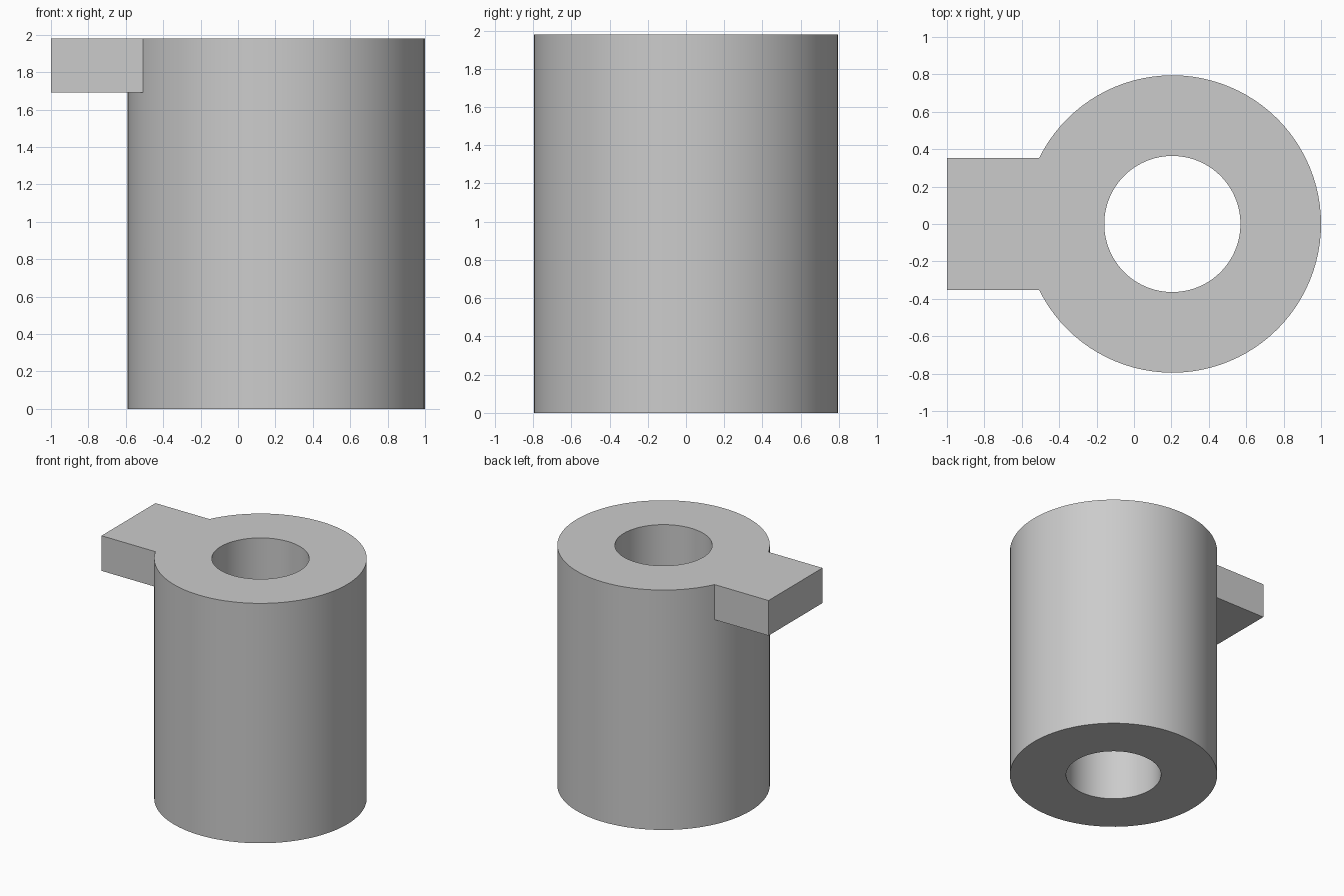
import bpy, bmesh, math

cube = bpy.data.objects.get("Cube")
if cube:
    bpy.data.objects.remove(cube, do_unlink=True)

CENTRE_X, OUTER, INNER, HEIGHT = 0.205, 0.795, 0.364, 1.98
TAB_X, TAB_HALF, TAB_BASE = -1.0, 0.352, 1.69
TAB_STEPS, REST_STEPS = 14, 82

# Angles round the sleeve; the first steps span the tab
half = math.asin(TAB_HALF / OUTER)
angles = [math.pi - half + 2 * half * i / TAB_STEPS for i in range(TAB_STEPS)]
angles += [math.pi + half + (math.tau - 2 * half) * i / REST_STEPS for i in range(REST_STEPS)]
count = len(angles)

bm = bmesh.new()


def ring(radius, z):
    return [bm.verts.new((CENTRE_X + radius * math.cos(a), radius * math.sin(a), z)) for a in angles]


def bridge(a, b, start=0):
    for i in range(start, count):
        j = (i + 1) % count
        bm.faces.new((a[i], a[j], b[j], b[i]))


# Hollow sleeve, left open where the tab joins
out_low, out_mid, out_top = (ring(OUTER, z) for z in (0, TAB_BASE, HEIGHT))
in_low, in_top = ring(INNER, 0), ring(INNER, HEIGHT)
bridge(out_low, out_mid)
bridge(out_mid, out_top, TAB_STEPS)
bridge(out_top, in_top)
bridge(in_top, in_low)
bridge(in_low, out_low)

# Rectangular tab flush with the top
corners = []
for loop, z in ((out_mid, TAB_BASE), (out_top, HEIGHT)):
    back = bm.verts.new((TAB_X, TAB_HALF, z))
    front = bm.verts.new((TAB_X, -TAB_HALF, z))
    bm.faces.new(loop[:TAB_STEPS + 1] + [front, back])
    corners.append((loop[0], back, front, loop[TAB_STEPS]))
low, top = corners
for i in range(len(low) - 1):
    bm.faces.new((low[i], low[i + 1], top[i + 1], top[i]))

bmesh.ops.recalc_face_normals(bm, faces=bm.faces)
mesh = bpy.data.meshes.new("sleeve_with_tab")
bm.to_mesh(mesh)
bm.free()

# Plain grey
grey = bpy.data.materials.new("plain_grey")
grey.use_nodes = True
colour = (0.6, 0.6, 0.6, 1)
grey.diffuse_color = colour
grey.node_tree.nodes["Principled BSDF"].inputs["Base Color"].default_value = colour
mesh.materials.append(grey)

sleeve = bpy.data.objects.new("sleeve_with_tab", mesh)
bpy.context.collection.objects.link(sleeve)
bpy.context.view_layer.objects.active = sleeve
sleeve.select_set(True)
bpy.ops.object.shade_smooth_by_angle(angle=math.radians(20))
